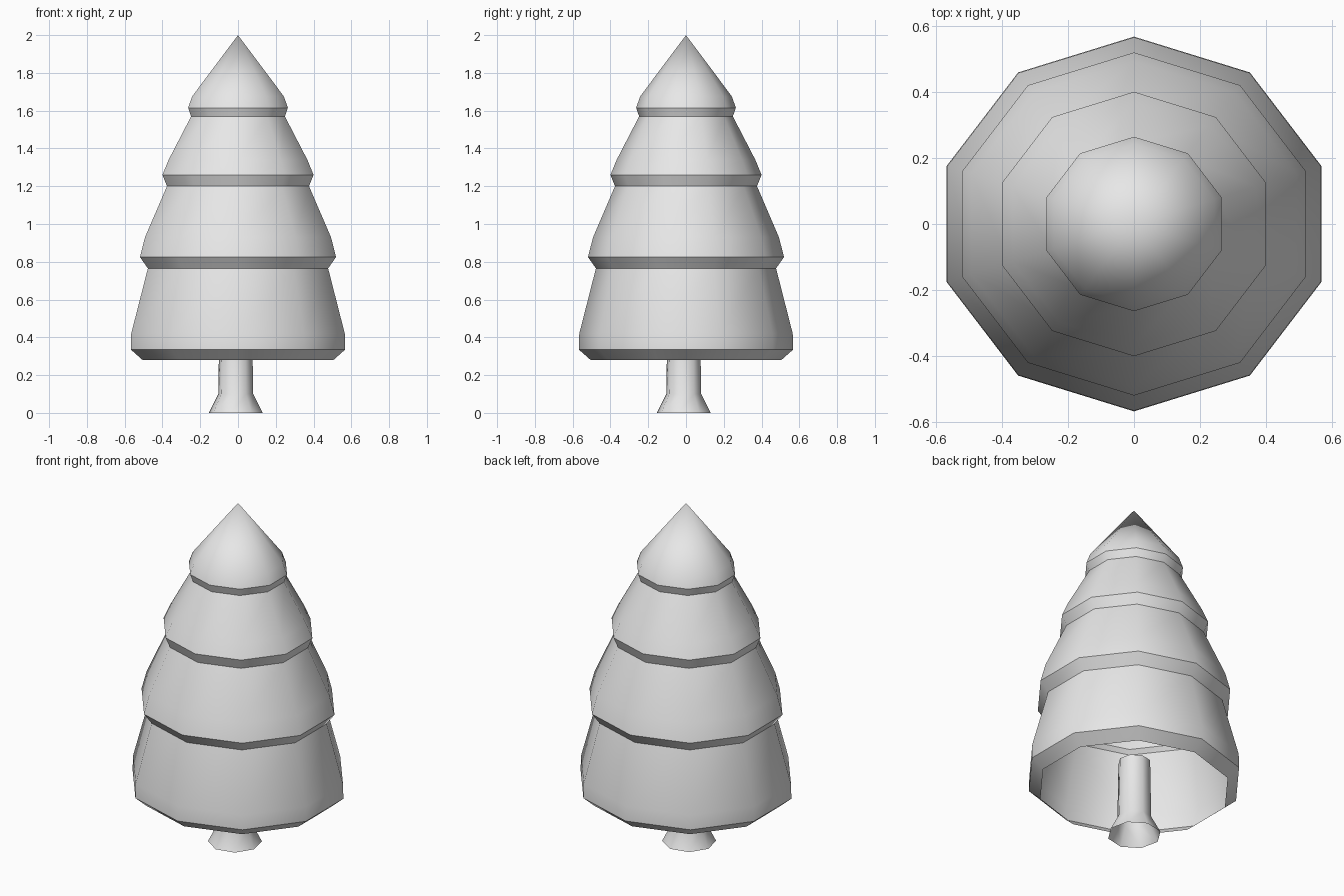
import bpy
import bmesh
import math

cube = bpy.data.objects.get("Cube")
if cube:
    bpy.data.objects.remove(cube, do_unlink=True)

grey = bpy.data.materials.new("plain_light_grey")
grey.use_nodes = True
grey.diffuse_color = (0.8, 0.8, 0.8, 1)
grey.node_tree.nodes["Principled BSDF"].inputs["Base Color"].default_value = (0.8, 0.8, 0.8, 1)


def lathe(name, profile, sides, start, x_scale=1.0, centre=(0, 0)):
    """Open shell turned from (radius, height, crease) rows; zero radius makes a tip."""
    bm = bmesh.new()
    previous = None
    for radius, z, crease in profile:
        if radius == 0:
            ring = [bm.verts.new((centre[0], centre[1], z))] * sides
        else:
            angles = [start + math.tau * i / sides for i in range(sides)]
            ring = [bm.verts.new((centre[0] + x_scale * radius * math.cos(a),
                                  centre[1] + radius * math.sin(a), z)) for a in angles]
        if previous:
            for i in range(sides):
                j = (i + 1) % sides
                corners = [previous[i], previous[j], ring[j], ring[i]]
                face = bm.faces.new(list(dict.fromkeys(corners)))
                face.smooth = True
        # Crisp edges where a tier meets its lip
        if crease:
            for i in range(sides):
                edge = bm.edges.get((ring[i], ring[(i + 1) % sides]))
                edge.smooth = False
        previous = ring
    mesh = bpy.data.meshes.new(name)
    bm.to_mesh(mesh)
    bm.free()
    mesh.materials.append(grey)
    obj = bpy.data.objects.new(name, mesh)
    bpy.context.collection.objects.link(obj)
    return obj


# Tiered foliage: each tier has a lip, a skirt and a slope up to the next lip
foliage_profile = [
    (0.505, 0.28, False), (0.567, 0.335, True), (0.565, 0.42, False),
    (0.477, 0.765, True), (0.519, 0.825, True), (0.492, 0.93, False),
    (0.376, 1.20, True), (0.400, 1.26, True), (0.367, 1.34, False),
    (0.248, 1.57, True), (0.264, 1.615, True), (0.243, 1.675, False),
    (0, 2.0, False),
]
lathe("foliage", foliage_profile, 10, math.radians(18), x_scale=1.052)

# Trunk with flared foot, set slightly off centre
trunk_profile = [(0.145, 0, False), (0.094, 0.10, False), (0.088, 0.45, False)]
lathe("trunk", trunk_profile, 8, math.radians(-10), centre=(-0.012, -0.012))
